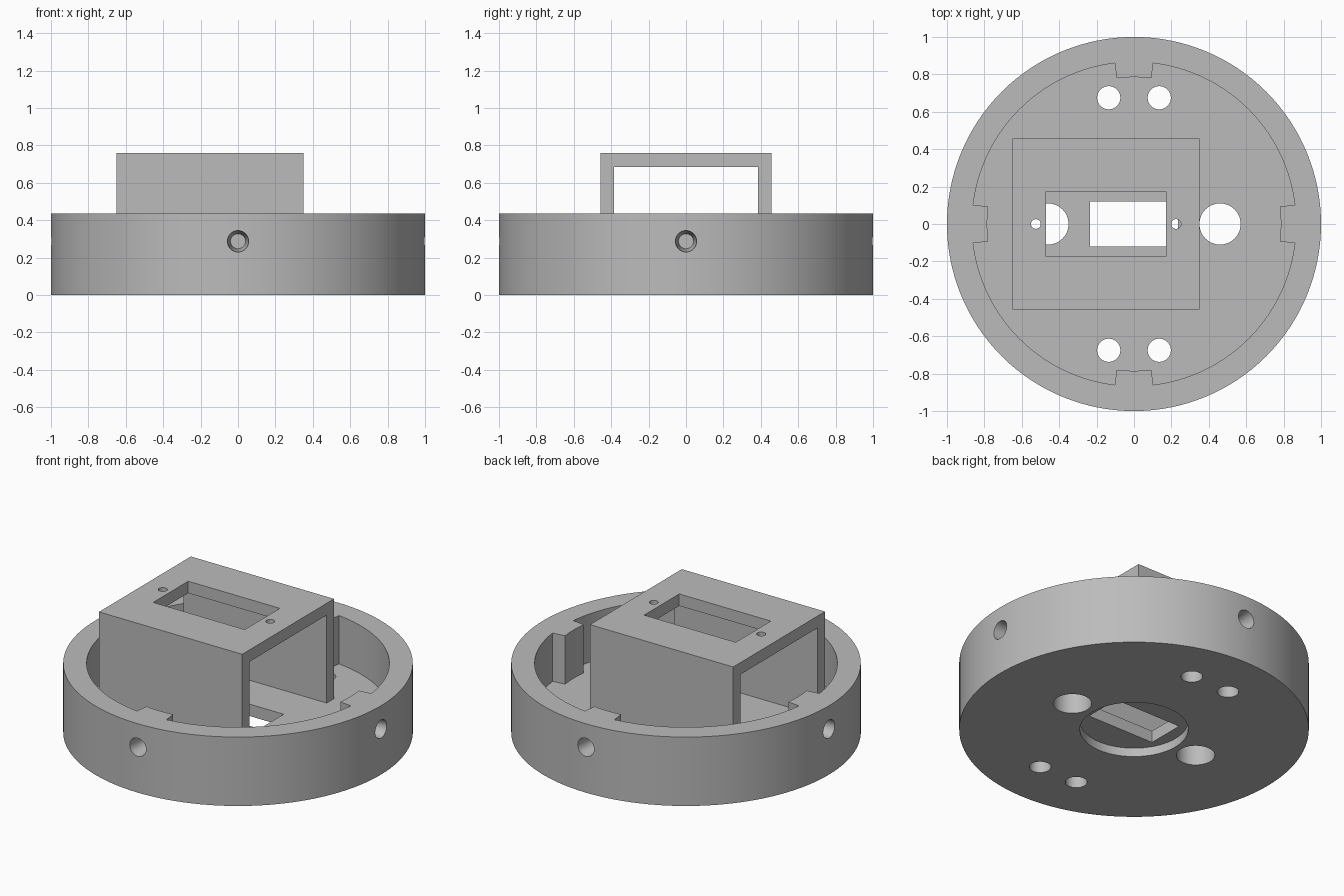
import bpy, bmesh, math
from mathutils import Matrix, Vector

if "Cube" in bpy.data.objects:
    bpy.data.objects.remove(bpy.data.objects["Cube"], do_unlink=True)

HEIGHT, FLOOR = 0.435, 0.13

grey = bpy.data.materials.new("plain grey")
grey.use_nodes = True
colour = (0.5, 0.5, 0.5, 1)
grey.diffuse_color = colour
grey.node_tree.nodes["Principled BSDF"].inputs["Base Color"].default_value = colour


def prism(name, outline, vector):
    """Extrude a closed 3D outline along a vector."""
    bm = bmesh.new()
    face = bm.faces.new([bm.verts.new(p) for p in outline])
    ext = bmesh.ops.extrude_face_region(bm, geom=[face], use_keep_orig=True)
    moved = [g for g in ext["geom"] if isinstance(g, bmesh.types.BMVert)]
    bmesh.ops.translate(bm, verts=moved, vec=Vector(vector))
    bmesh.ops.recalc_face_normals(bm, faces=bm.faces)
    mesh = bpy.data.meshes.new(name)
    bm.to_mesh(mesh)
    bm.free()
    mesh.materials.append(grey)
    obj = bpy.data.objects.new(name, mesh)
    bpy.context.collection.objects.link(obj)
    return obj


def circle(x, y, z, r, n):
    return [(x + r * math.cos(math.tau * i / n), y + r * math.sin(math.tau * i / n), z)
            for i in range(n)]


def cylinder(name, x, y, z0, z1, r, n=48):
    return prism(name, circle(x, y, z0, r, n), (0, 0, z1 - z0))


def box(name, x0, x1, y, z0, z1):
    return prism(name, [(x0, -y, z0), (x1, -y, z0), (x1, y, z0), (x0, y, z0)],
                 (0, 0, z1 - z0))


def cut(target, cutters):
    for c in cutters:
        c.hide_render = True
        mod = target.modifiers.new("cut", "BOOLEAN")
        mod.operation, mod.solver, mod.object = "DIFFERENCE", "EXACT", c
        bpy.ops.object.select_all(action="DESELECT")
        bpy.context.view_layer.objects.active = target
        target.select_set(True)
        bpy.ops.object.modifier_apply(modifier=mod.name)
        bpy.data.objects.remove(c, do_unlink=True)
    bpy.ops.object.shade_smooth_by_angle(angle=math.radians(30))


# Round base, hollowed with four inward tabs left standing
base = cylinder("round_base", 0, 0, 0, HEIGHT, 1, 128)
tab = math.radians(6.8)
cavity = []
for q in range(4):
    mid = q * math.pi / 2
    for i in range(9):
        a = mid - tab + 2 * tab * i / 8
        cavity.append((0.785 * math.cos(a), 0.785 * math.sin(a), FLOOR))
    for i in range(29):
        a = mid + tab + (math.pi / 2 - 2 * tab) * i / 28
        cavity.append((0.866 * math.cos(a), 0.866 * math.sin(a), FLOOR))
cutters = [prism("cavity", cavity, (0, 0, 1))]

# Floor openings and the round recess underneath
cutters.append(cylinder("recess", 0, 0, -0.1, 0.055, 0.31, 64))
cutters.append(box("floor_slot", -0.235, 0.235, 0.12, -0.1, 0.3))
for s in (-1, 1):
    cutters.append(cylinder("cable_hole", s * 0.46, 0, -0.1, 0.3, 0.11))
    for t in (-1, 1):
        cutters.append(cylinder("bolt_hole", s * 0.135, t * 0.675, -0.1, 0.3, 0.062))

# Blind tapered screw holes around the rim
for q in range(4):
    bm = bmesh.new()
    bmesh.ops.create_cone(bm, cap_ends=True, segments=32, radius1=0.04,
                          radius2=0.064, depth=0.22)
    bm.transform(Matrix.Rotation(q * math.pi / 2, 4, "Z")
                 @ Matrix.Translation((0.95, 0, 0.287))
                 @ Matrix.Rotation(math.pi / 2, 4, "Y"))
    mesh = bpy.data.meshes.new("screw_hole")
    bm.to_mesh(mesh)
    bm.free()
    mesh.materials.append(grey)
    hole = bpy.data.objects.new("screw_hole", mesh)
    bpy.context.collection.objects.link(hole)
    cutters.append(hole)
cut(base, cutters)

# Bridge bracket with a window and two small fixing holes
half = [(0.385, 0.12), (0.458, 0.12), (0.458, 0.76)]
profile = half + [(-y, z) for y, z in reversed(half)] + [(-0.385, 0.685), (0.385, 0.685)]
bracket = prism("bridge_bracket", [(-0.65, y, z) for y, z in profile], (1, 0, 0))
cut(bracket, [box("window", -0.47, 0.17, 0.175, 0.6, 0.9)]
    + [cylinder("fixing_hole", x, 0, 0.6, 0.9, 0.026, 24) for x in (-0.525, 0.225)])
